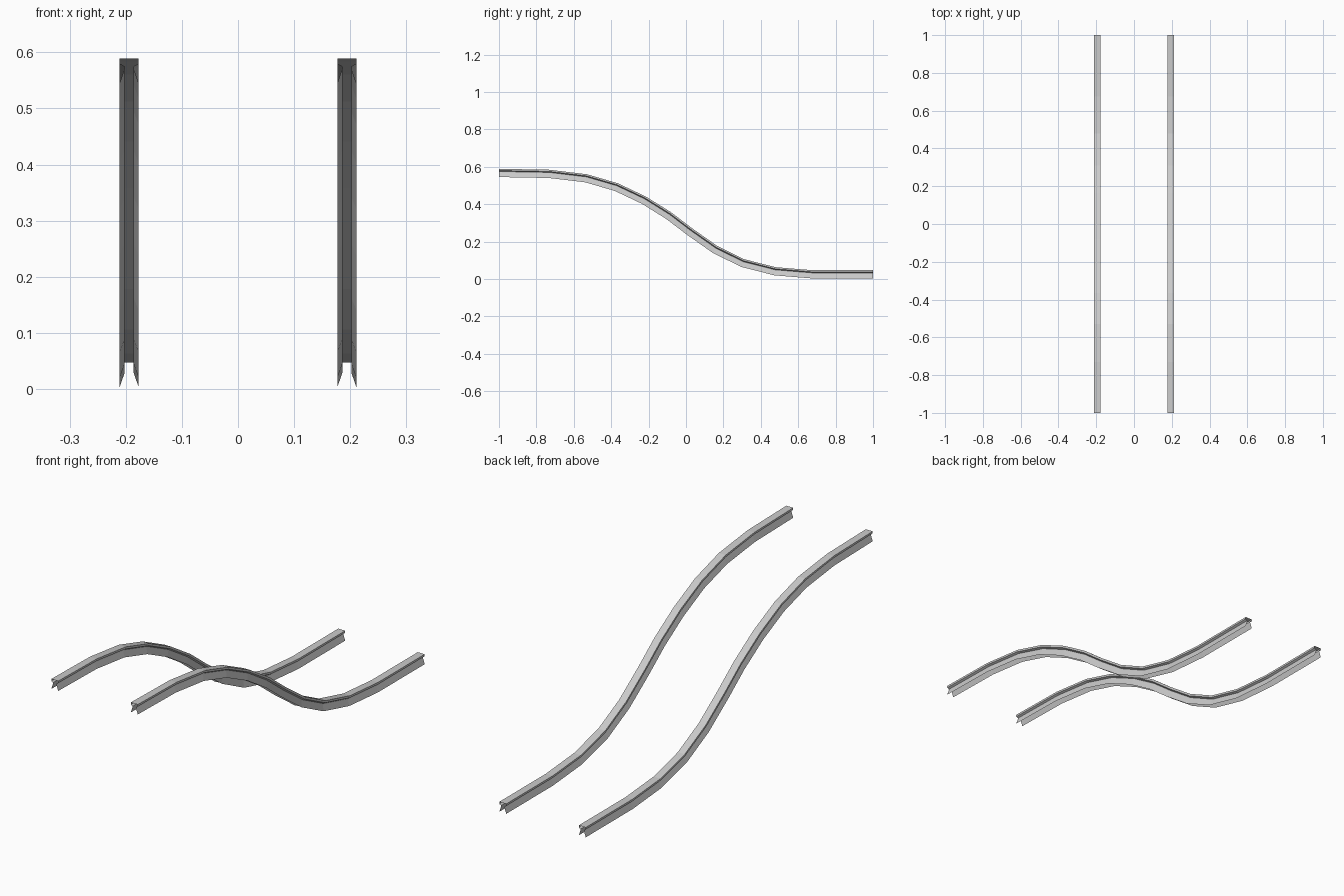
import bpy, bmesh
from mathutils import Vector

if "Cube" in bpy.data.objects:
    bpy.data.objects.remove(bpy.data.objects["Cube"])

# Top edge of the S-shaped slide path (y, z)
PATH = [(-1, .589), (-.73, .584), (-.53, .56), (-.365, .512), (-.215, .441),
        (-.08, .357), (.03, .273), (.165, .178), (.31, .106), (.48, .063),
        (.675, .047), (1, .047)]

# Hollow, open-bottomed rail profile: head, pinched web, flared feet (x, depth)
HALF = [(.017, .044), (.008, .018), (.008, .014), (.017, .009), (.017, 0)]
PROFILE = HALF + [(-x, d) for x, d in reversed(HALF)]


def normal_at(i):
    if i in (0, len(PATH) - 1):
        return Vector((0, 1))
    p = [Vector(PATH[j]) for j in (i - 1, i, i + 1)]
    t = ((p[1] - p[0]).normalized() + (p[2] - p[1]).normalized()).normalized()
    return Vector((-t.y, t.x))


def make_rail(name, cx):
    bm = bmesh.new()
    rings = []
    for i, pt in enumerate(PATH):
        n = normal_at(i)
        rings.append([bm.verts.new((cx + x, pt[0] - n.x * d, pt[1] - n.y * d))
                      for x, d in PROFILE])
    for a, b in zip(rings, rings[1:]):
        for k in range(len(PROFILE) - 1):
            bm.faces.new((a[k], a[k + 1], b[k + 1], b[k]))
    # Make the top plate face upward
    bm.normal_update()
    top = max(bm.faces, key=lambda f: abs(f.normal.z))
    if top.normal.z < 0:
        bmesh.ops.reverse_faces(bm, faces=bm.faces[:])
    mesh = bpy.data.meshes.new(name)
    bm.to_mesh(mesh)
    bm.free()
    obj = bpy.data.objects.new(name, mesh)
    bpy.context.collection.objects.link(obj)


# The two parallel rails
make_rail("left_rail", -.194)
make_rail("right_rail", .194)
